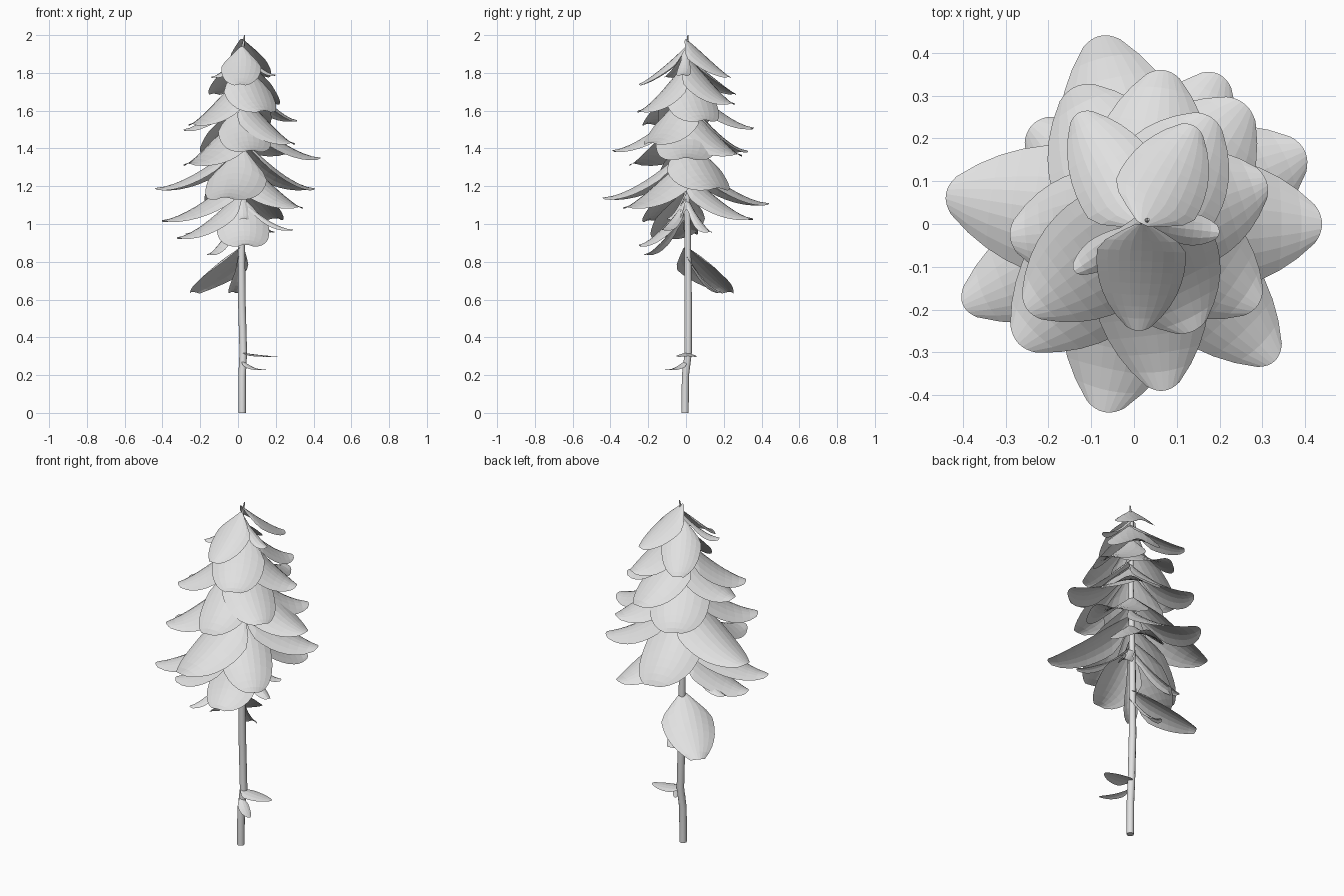
import bpy, math
from mathutils import Vector

cube = bpy.data.objects.get("Cube")
if cube:
    bpy.data.objects.remove(cube, do_unlink=True)

grey = bpy.data.materials.new("pale_grey")
grey.use_nodes = True
COLOUR = (0.75, 0.75, 0.75, 1)
grey.diffuse_color = COLOUR
grey.node_tree.nodes["Principled BSDF"].inputs["Base Color"].default_value = COLOUR


def add_mesh(name, verts, faces):
    mesh = bpy.data.meshes.new(name)
    mesh.from_pydata(verts, [], faces)
    mesh.materials.append(grey)
    obj = bpy.data.objects.new(name, mesh)
    bpy.context.collection.objects.link(obj)
    return obj


def broad(t):
    """Leaf outline: quick flare from the stalk, long taper to a blunt tip."""
    if t < 0.28:
        return max(0.14, math.sin(math.pi / 2 * t / 0.28) ** 0.8)
    return 1 - 0.72 * ((t - 0.28) / 0.72) ** 2.2


def spatula(t):
    """Narrow outline that widens towards a rounded end."""
    return 0.45 + 0.55 * math.sin(math.pi * t ** 1.5)  if t > 0.3 else 0.6


def leaf(name, tip, drop, width, droop=0.27, curve=1.6, outline=broad, rows=10, cols=8):
    """Domed leaf that starts at the stem and falls away to its tip."""
    tip = Vector(tip)
    base = Vector((0.02, 0, tip.z + drop))
    out = Vector((tip.x - base.x, tip.y, 0))
    side = Vector((-out.y, out.x, 0)).normalized()
    verts, faces = [], []
    for i in range(rows + 1):
        t = (i / rows) ** 1.15
        shape = outline(t)
        for j in range(cols + 1):
            s = 2 * j / cols - 1
            reach = t - 0.04 * s * s * t ** 4
            z = tip.z + drop * (1 - t) ** curve - droop * width * shape * s * s * (1 - 0.6 * t)
            p = base + out * reach + side * (s * shape * width / 2)
            verts.append((p.x, p.y, z))
    for i in range(rows):
        for j in range(cols):
            a = i * (cols + 1) + j
            faces.append((a, a + 1, a + cols + 2, a + cols + 1))
    return add_mesh(name, verts, faces)


# Stem: slightly bent tapering tube
path = [(0.022, -0.005, 0, 1), (0.022, -0.003, 0.2, 1), (0.028, 0.012, 0.32, 1),
        (0.02, 0.012, 0.6, 1), (0.018, 0.008, 1.0, 0.9), (0.02, 0, 1.5, 0.7),
        (0.02, 0.005, 1.9, 0.5), (0.035, 0.01, 2.0, 0.15)]
verts, faces, SIDES = [], [], 10
for x, y, z, r in path:
    for k in range(SIDES):
        a = math.tau * k / SIDES
        verts.append((x + 0.02 * r * math.cos(a), y + 0.02 * r * math.sin(a), z))
for i in range(len(path) - 1):
    for k in range(SIDES):
        n = (k + 1) % SIDES
        faces.append((i * SIDES + k, i * SIDES + n, (i + 1) * SIDES + n, (i + 1) * SIDES + k))
faces += [tuple(reversed(range(SIDES))), tuple(range(len(verts) - SIDES, len(verts)))]
stem = add_mesh("stem", verts, faces)
for poly in stem.data.polygons:
    poly.use_smooth = len(poly.vertices) == 4

# Broad leaves by tier: drop, width, curve, tips
tiers = {
    "crown_leaf": (0.2, 0.21, 1.2, [(0.01, -0.25, 1.74), (0.14, 0.23, 1.78), (-0.13, 0.26, 1.69)]),
    "upper_leaf": (0.25, 0.28, 1.5, [(0.18, 0.25, 1.64), (0.31, 0.1, 1.55), (0.14, -0.25, 1.6),
                                     (-0.29, -0.03, 1.5), (0.07, 0.36, 1.51), (-0.25, -0.2, 1.53),
                                     (0.29, -0.19, 1.43), (0.07, -0.39, 1.39)]),
    "middle_leaf": (0.26, 0.32, 1.6, [(0.44, 0, 1.35), (0.26, 0.28, 1.37), (-0.27, -0.28, 1.32),
                                      (-0.14, 0.32, 1.39), (-0.44, 0.07, 1.19), (0.4, 0.17, 1.19),
                                      (-0.07, -0.44, 1.14), (-0.08, 0.44, 1.11)]),
    "lower_leaf": (0.25, 0.28, 1.5, [(0.33, -0.32, 1.09), (-0.4, -0.19, 1.02), (0.2, 0.35, 1.03),
                                     (-0.32, -0.12, 0.93), (0.04, -0.25, 0.89)]),
    "hanging_leaf": (0.24, 0.28, 1.0, [(-0.24, 0.23, 0.64)]),
}
for name, (drop, width, curve, tips) in tiers.items():
    for n, tip in enumerate(tips):
        leaf(f"{name}_{n + 1}", tip, drop, width, curve=curve)

# Narrow curled leaves between the broad ones: tip, drop
curled = [((0.19, 0.13, 0.96), 0.18), ((-0.16, -0.22, 0.84), 0.24), ((-0.03, 0.19, 0.64), 0.2),
          ((0.03, -0.1, 1.03), 0.15), ((0.29, -0.13, 0.97), 0.16), ((-0.28, 0.04, 0.95), 0.18),
          ((-0.14, -0.11, 1.78), 0.14), ((0.2, -0.02, 1.79), 0.14)]
for n, (tip, drop) in enumerate(curled):
    leaf(f"curled_leaf_{n + 1}", tip, drop, 0.075, 0.4, outline=spatula, cols=4)

# Two small leaves near the foot of the stem
leaf("foot_leaf_1", (0.21, 0.01, 0.3), 0.02, 0.11, 0.12, cols=4)
leaf("foot_leaf_2", (0.15, -0.11, 0.23), 0.05, 0.06, 0.2, curve=2.5, cols=4)
